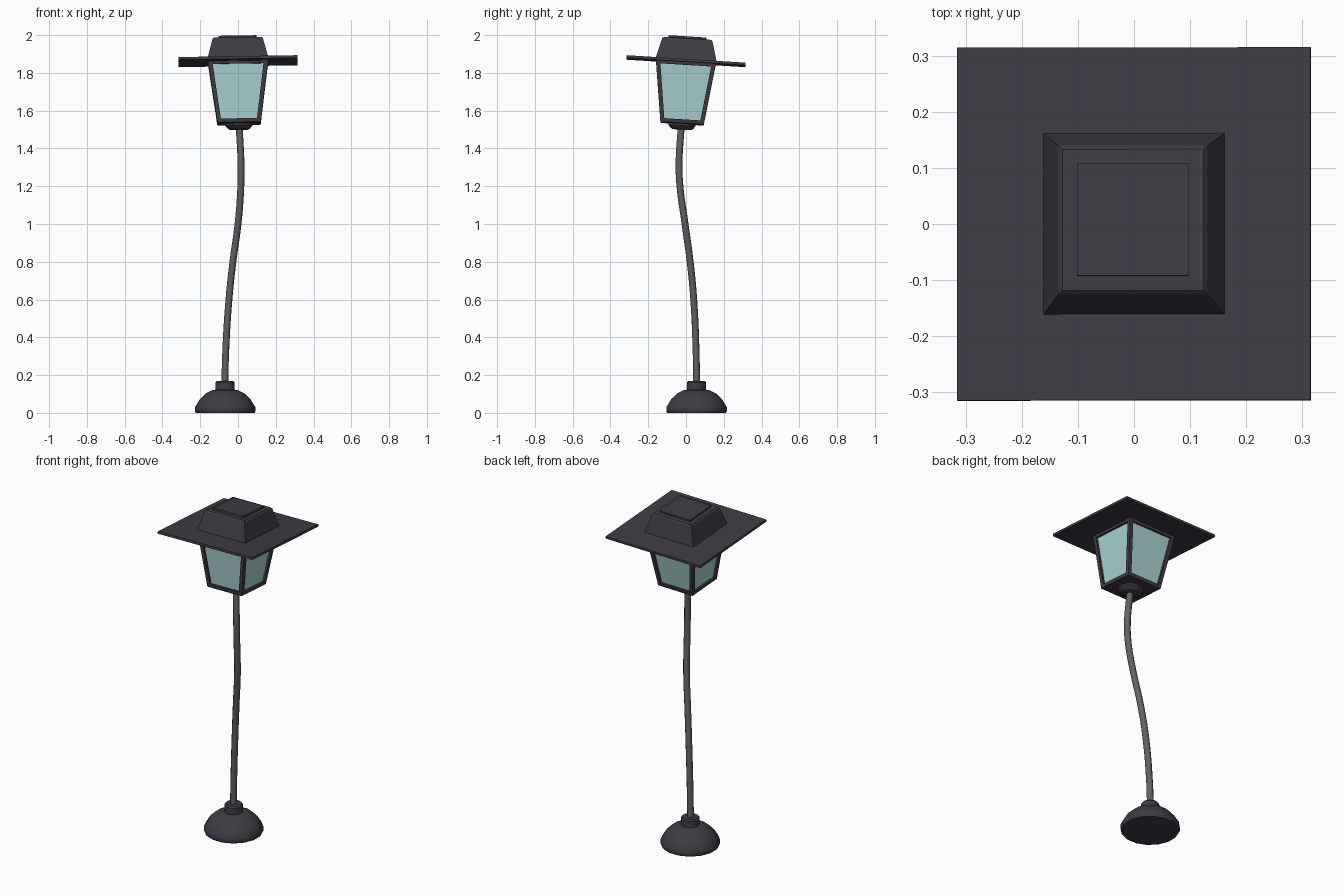
import bpy, bmesh, math
from mathutils import Matrix

if "Cube" in bpy.data.objects:
    bpy.data.objects.remove(bpy.data.objects["Cube"])

def material(name, rgb):
    m = bpy.data.materials.new(name)
    m.diffuse_color = (*rgb, 1)
    m.use_nodes = True
    m.node_tree.nodes["Principled BSDF"].inputs["Base Color"].default_value = m.diffuse_color
    return m

iron = material("dark_iron", (0.05, 0.044, 0.058))
steel = material("pole_grey", (0.12, 0.12, 0.125))
glass = material("pale_glass", (0.40, 0.65, 0.66))

def loft(name, pieces, sides, mat, matrix=Matrix(), smooth=False):
    """Each piece is a list of rings (radius, z, cx, cy); 4 sides means half-width squares."""
    bm = bmesh.new()
    k = 1 / math.cos(math.pi / 4) if sides == 4 else 1
    for rings in pieces:
        loops = []
        for r, z, cx, cy in rings:
            angles = [2 * math.pi * (i + 0.5) / sides for i in range(sides)]
            loops.append([bm.verts.new((cx + r * k * math.cos(a), cy + r * k * math.sin(a), z)) for a in angles])
        for lo, hi in zip(loops, loops[1:]):
            for i in range(sides):
                j = (i + 1) % sides
                bm.faces.new((lo[i], lo[j], hi[j], hi[i]))
        bm.faces.new(loops[0][::-1])
        bm.faces.new(loops[-1])
    bmesh.ops.recalc_face_normals(bm, faces=bm.faces)
    bm.transform(matrix)
    me = bpy.data.meshes.new(name)
    bm.to_mesh(me)
    bm.free()
    me.materials.append(mat)
    ob = bpy.data.objects.new(name, me)
    bpy.context.collection.objects.link(ob)
    if smooth:
        bpy.ops.object.select_all(action='DESELECT')
        ob.select_set(True)
        bpy.context.view_layer.objects.active = ob
        bpy.ops.object.shade_smooth_by_angle(angle=math.radians(35))
    return ob

def stack(profile, cx=0, cy=0):
    return [(r, z, cx, cy) for r, z in profile]

# Domed foot with collar
bx, by = -0.068, 0.056
loft("base", [stack([(0.158, 0), (0.163, 0.008), (0.163, 0.03), (0.137, 0.072), (0.105, 0.103),
                     (0.07, 0.12), (0.045, 0.124)], bx, by)], 16, iron, smooth=True)
loft("base_collar", [stack([(0.051, 0.115), (0.051, 0.162), (0.044, 0.17)], bx, by)], 16, iron, smooth=True)

# Bent pole
path = [(-0.07, 0.056, 0.12), (-0.066, 0.054, 0.3), (-0.048, 0.041, 0.6), (-0.027, 0.022, 0.8),
        (0.0, -0.005, 1.0), (0.015, -0.032, 1.2), (0.016, -0.037, 1.32), (0.006, -0.025, 1.52)]
cu = bpy.data.curves.new("pole", 'CURVE')
cu.dimensions = '3D'
cu.bevel_depth = 0.019
cu.bevel_resolution = 2
cu.resolution_u = 5
sp = cu.splines.new('BEZIER')
sp.bezier_points.add(len(path) - 1)
for p, co in zip(sp.bezier_points, path):
    p.co = co
    p.handle_left_type = p.handle_right_type = 'AUTO'
cu.materials.append(steel)
bpy.context.collection.objects.link(bpy.data.objects.new("pole", cu))

# Lantern head, leaning slightly; local origin is the brim centre
tilt = (Matrix.Translation((0, 0, 1.862)) @ Matrix.Rotation(math.radians(-3.6), 4, 'X')
        @ Matrix.Rotation(math.radians(-0.9), 4, 'Y'))

# Wide brim, tapered cap and top slab
loft("brim", [stack([(0.315, -0.007), (0.315, 0.007)])], 4, iron, tilt)
loft("cap", [stack([(0.162, 0.005), (0.158, 0.02), (0.133, 0.112), (0.126, 0.119)])], 4, iron, tilt)
loft("cap_top", [stack([(0.1, 0.115), (0.1, 0.13)])], 4, iron, tilt)

# Tapered glass box
loft("glass", [stack([(0.104, -0.32), (0.147, -0.005)])], 4, glass, tilt)

# Corner posts
w = 0.011
corners = [(sx, sy) for sx in (-1, 1) for sy in (-1, 1)]
loft("corner_posts", [[(w, -0.33, sx * (0.115 - w), sy * (0.115 - w)),
                       (w, -0.005, sx * (0.159 - w), sy * (0.159 - w))] for sx, sy in corners],
     4, iron, tilt)

# Top rail and floor of the lantern
loft("top_rail", [stack([(0.157, -0.022), (0.16, -0.003)])], 4, iron, tilt)
loft("lantern_floor", [stack([(0.111, -0.333), (0.115, -0.329), (0.118, -0.31)])], 4, iron, tilt)

# Round socket joining the lantern to the pole
loft("socket", [stack([(0.05, -0.363), (0.06, -0.357), (0.072, -0.343), (0.072, -0.328)])],
     16, iron, tilt, smooth=True)
